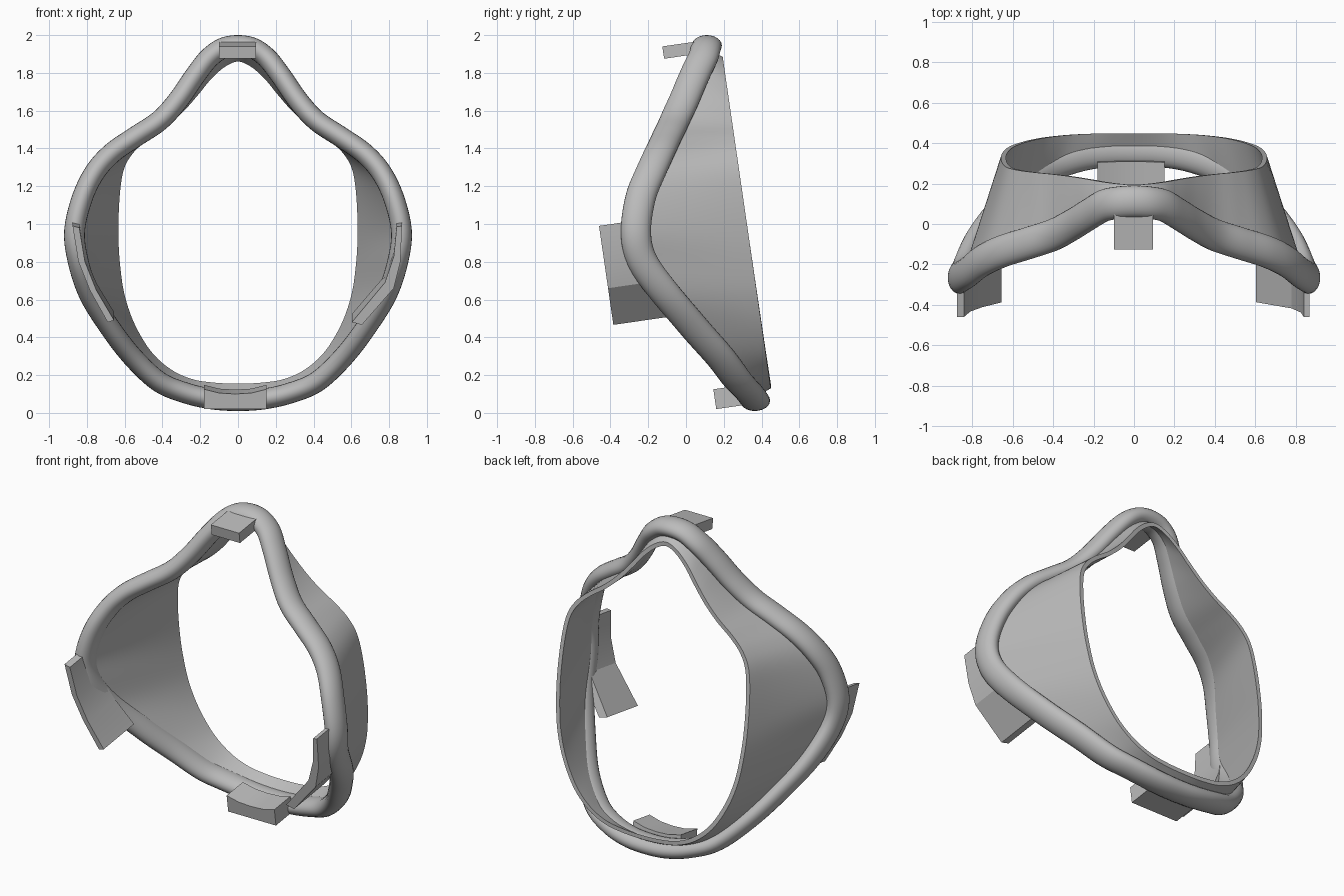
import bpy, bmesh, math
from mathutils import Vector

if "Cube" in bpy.data.objects:
    bpy.data.objects.remove(bpy.data.objects["Cube"])

grey = bpy.data.materials.new("light_grey")
grey.use_nodes = True
colour = (0.5, 0.5, 0.5, 1)
grey.diffuse_color = colour
grey.node_tree.nodes["Principled BSDF"].inputs["Base Color"].default_value = colour

TUBE_W, TUBE_D = 0.055, 0.08   # half width across the outline, half depth
WALL = 0.025                   # skirt thickness
TILT = 0.145                   # slope of the rear opening plane


def finish(name, bm, angle=40):
    bmesh.ops.recalc_face_normals(bm, faces=bm.faces)
    mesh = bpy.data.meshes.new(name)
    bm.to_mesh(mesh)
    bm.free()
    mesh.materials.append(grey)
    ob = bpy.data.objects.new(name, mesh)
    bpy.context.collection.objects.link(ob)
    bpy.ops.object.select_all(action="DESELECT")
    ob.select_set(True)
    bpy.context.view_layer.objects.active = ob
    bpy.ops.object.shade_smooth_by_angle(angle=math.radians(angle))
    return ob


def closed_sweep(name, sections):
    """Join closed sections into a closed ring."""
    bm = bmesh.new()
    rings = [[bm.verts.new(p) for p in s] for s in sections]
    n = len(rings[0])
    for i, ring in enumerate(rings):
        nxt = rings[(i + 1) % len(rings)]
        for j in range(n):
            k = (j + 1) % n
            bm.faces.new((ring[j], ring[k], nxt[k], nxt[j]))
    return finish(name, bm)


def smooth_loop(points, steps=5):
    """Closed Catmull-Rom curve through the points."""
    out, n = [], len(points)
    for i in range(n):
        a, b, c, d = (points[(i + k) % n] for k in (-1, 0, 1, 2))
        for s in range(steps):
            t = s / steps
            out.append(0.5 * (2 * b + (c - a) * t + (2 * a - 5 * b + 4 * c - d) * t ** 2
                              + (3 * b - a - 3 * c + d) * t ** 3))
    return out


# Half outline, top to bottom: cushion outer x, z, cushion depth y, rear rim x, z
half = [
    (0, 2.0, .11, 0, 1.885), (.1, 1.982, .105, .08, 1.855), (.19, 1.92, .09, .16, 1.785),
    (.27, 1.82, .046, .23, 1.7), (.36, 1.69, -.01, .31, 1.61), (.45, 1.59, -.06, .4, 1.53),
    (.57, 1.51, -.1, .5, 1.46), (.7, 1.42, -.14, .58, 1.385), (.8, 1.31, -.185, .63, 1.29),
    (.875, 1.16, -.24, .652, 1.14), (.92, .97, -.265, .658, .95), (.902, .8, -.235, .65, .79),
    (.84, .61, -.11, .625, .62), (.73, .43, .035, .57, .46), (.6, .26, .18, .48, .31),
    (.45, .12, .28, .37, .21), (.3, .055, .335, .25, .155), (.15, .02, .36, .125, .135),
    (0, .01, .365, 0, .13)]
full = half + [(-a, b, c, -d, e) for a, b, c, d, e in half[-2:0:-1]]
outer = smooth_loop([Vector((a, c, b)) for a, b, c, d, e in full])
rim = smooth_loop([Vector((d, .195 + (1.88 - e) * TILT, e)) for a, b, c, d, e in full])


def frames(path):
    """Tangent and outward direction at each point."""
    for i in range(len(path)):
        t = (path[(i + 1) % len(path)] - path[i - 1]).normalized()
        yield t, Vector((-t.z, 0, t.x)).normalized()


# Rolled cushion and the thin skirt behind it
cushion, skirt = [], []
for p, r, (t, out), (_, rim_out) in zip(outer, rim, frames(outer), frames(rim)):
    centre = p - out * TUBE_W
    deep = t.cross(out)
    cushion.append([centre + out * TUBE_W * math.cos(a) + deep * TUBE_D * math.sin(a)
                    for a in (math.tau * k / 24 for k in range(24))])
    start = centre - out * 0.015
    wall_out = [start.lerp(r, k / 6) for k in range(7)]
    wall_in = [q - out.lerp(rim_out, k / 6).normalized() * WALL
               for k, q in enumerate(wall_out)]
    skirt.append(wall_out + wall_in[::-1])
closed_sweep("cushion_ring", cushion)
closed_sweep("rear_skirt", skirt)


def tab(name, outline, front, depth, taper=0):
    """Extrude an x-z outline backwards from a tilted front face."""
    bm = bmesh.new()
    top = max(z for x, z in outline)
    rings = [[], []]
    for x, z in outline:
        f = Vector((x, front - TILT * z, z))
        d = depth + taper * (top - z)
        rings[0].append(bm.verts.new(f))
        rings[1].append(bm.verts.new(f + Vector((0, d, d * TILT))))
    bm.faces.new(rings[0])
    bm.faces.new(rings[1])
    for i in range(len(outline)):
        j = (i + 1) % len(outline)
        bm.faces.new((rings[0][i], rings[0][j], rings[1][j], rings[1][i]))
    finish(name, bm, 15)


# Mounting tabs
tab("top_tab", [(-.1, 1.875), (.095, 1.875), (.095, 1.94), (-.1, 1.94)], .156, .21)
tab("bottom_tab", [(-.18, .02), (.15, .02), (.15, .125), (.07, .105), (-.015, .1),
                   (-.1, .105), (-.18, .125)], .163, .16)
tab("left_tab", [(.868, .99), (.84, .985), (.825, .83), (.778, .69), (.603, .48),
                 (.656, .466), (.825, .66), (.86, .8)], -.317, .19, .22)
tab("right_tab", [(-.876, .99), (-.84, .98), (-.81, .8), (-.75, .65), (-.656, .49),
                  (-.69, .48), (-.785, .65), (-.845, .8)], -.317, .19, .22)
